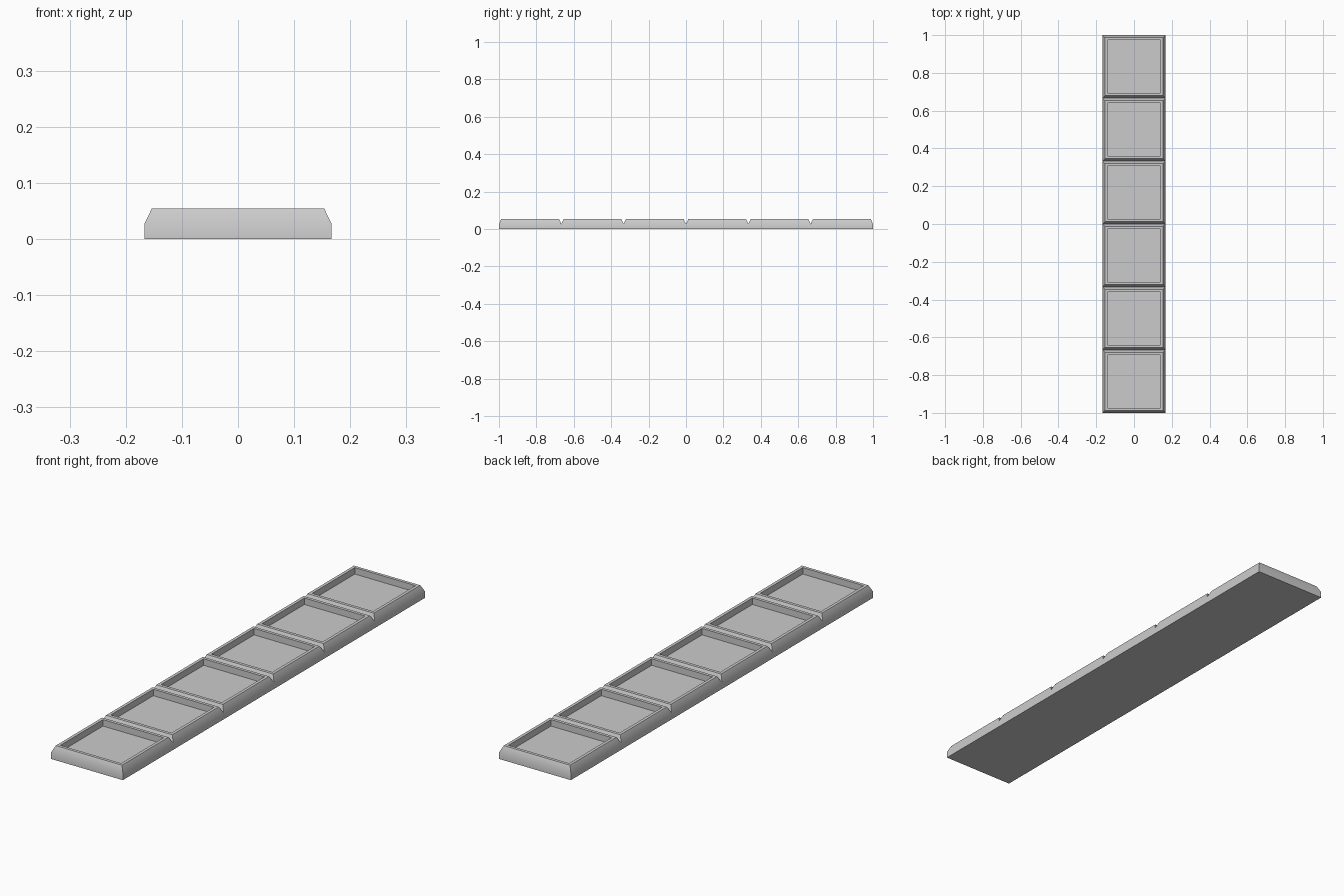
import bpy
import bmesh

# Remove the default object
default = bpy.data.objects.get("Cube")
if default:
    bpy.data.objects.remove(default, do_unlink=True)

TILES = 6
HALF = 1 / TILES
HEIGHT = 0.054
SHOULDER = HEIGHT / 2      # bottom of the bevel and of the grooves
BEVEL = 0.013
RIM = 0.026                # outer edge to recess wall
FLOOR = 0.027

grey = bpy.data.materials.new("stone grey")
grey.use_nodes = True
colour = (0.6, 0.6, 0.6, 1)
grey.diffuse_color = colour
grey.node_tree.nodes["Principled BSDF"].inputs["Base Color"].default_value = colour

bm = bmesh.new()


def ring(cy, inset, z):
    """Square loop of vertices around a tile centre."""
    h = HALF - inset
    return [bm.verts.new((sx * h, cy + sy * h, z))
            for sx, sy in ((-1, -1), (1, -1), (1, 1), (-1, 1))]


def bridge(low, high, sides=range(4)):
    for i in sides:
        j = (i + 1) % 4
        bm.faces.new((low[i], low[j], high[j], high[i]))


# Each tile: base, outer wall, bevel, rim, recess wall and recess floor
for n in range(TILES):
    cy = -1 + HALF * (2 * n + 1)
    base = ring(cy, 0, 0)
    shoulder = ring(cy, 0, SHOULDER)
    top = ring(cy, BEVEL, HEIGHT)
    lip = ring(cy, RIM, HEIGHT)
    floor = ring(cy, RIM, FLOOR)
    # Walls between neighbouring tiles are left out
    sides = [1, 3] + ([0] if n == 0 else []) + ([2] if n == TILES - 1 else [])
    bridge(base, shoulder, sides)
    bridge(shoulder, top)
    bridge(top, lip)
    bridge(lip, floor)
    bm.faces.new(floor)
    bm.faces.new(base[::-1])

bmesh.ops.remove_doubles(bm, verts=bm.verts[:], dist=0.0005)
bmesh.ops.recalc_face_normals(bm, faces=bm.faces[:])

mesh = bpy.data.meshes.new("tile_strip")
bm.to_mesh(mesh)
bm.free()
mesh.materials.append(grey)
strip = bpy.data.objects.new("tile_strip", mesh)
bpy.context.collection.objects.link(strip)

# Soft shading across the shallow bevel, sharp elsewhere
bpy.ops.object.select_all(action="DESELECT")
strip.select_set(True)
bpy.context.view_layer.objects.active = strip
bpy.ops.object.shade_smooth_by_angle(angle=0.55)
